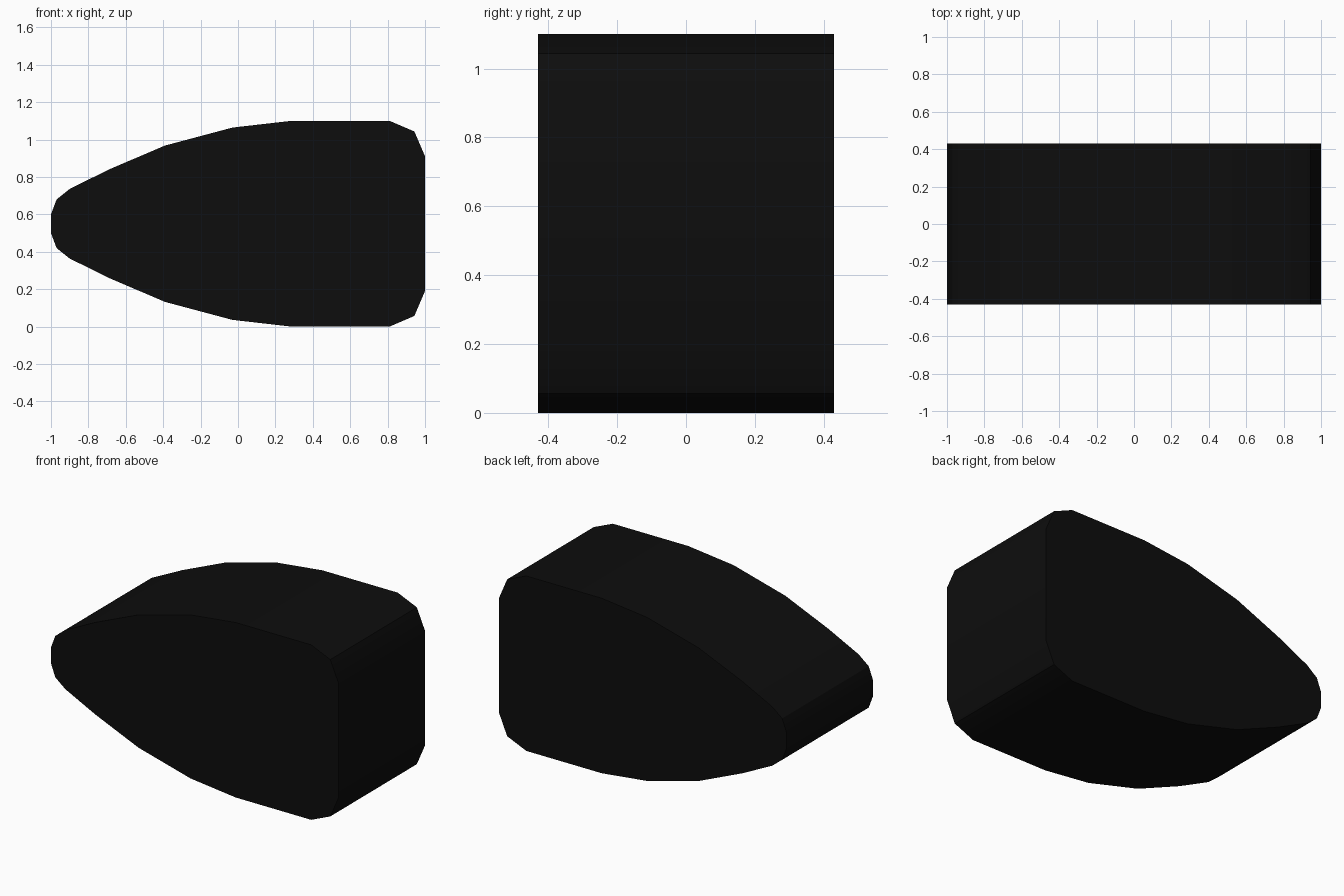
import bpy
import bmesh
import math

if "Cube" in bpy.data.objects:
    bpy.data.objects.remove(bpy.data.objects["Cube"])

HALF_DEPTH = 0.43
MID_Z = 0.55

# Upper half of the side profile (x, height above the centre line), nose to tail
upper = [(-1.0, 0.05), (-0.97, 0.13), (-0.90, 0.186), (-0.69, 0.29),
         (-0.39, 0.418), (-0.03, 0.514), (0.285, 0.55), (0.81, 0.55),
         (0.943, 0.493), (1.0, 0.36)]
profile = [(x, MID_Z + h) for x, h in upper]
profile += [(x, MID_Z - h) for x, h in reversed(upper)]

# Tapered body: profile extruded front to back
bm = bmesh.new()
front = bm.faces.new([bm.verts.new((x, -HALF_DEPTH, z)) for x, z in profile])
result = bmesh.ops.extrude_face_region(bm, geom=[front], use_keep_orig=True)
verts = [g for g in result["geom"] if isinstance(g, bmesh.types.BMVert)]
bmesh.ops.translate(bm, verts=verts, vec=(0, 2 * HALF_DEPTH, 0))
bmesh.ops.recalc_face_normals(bm, faces=bm.faces[:])

mesh = bpy.data.meshes.new("tapered_body")
bm.to_mesh(mesh)
bm.free()
body = bpy.data.objects.new("tapered_body", mesh)
bpy.context.collection.objects.link(body)

# Black finish
black = bpy.data.materials.new("black")
black.diffuse_color = (0.004, 0.004, 0.004, 1)
black.use_nodes = True
black.node_tree.nodes["Principled BSDF"].inputs["Base Color"].default_value = black.diffuse_color
mesh.materials.append(black)

# Soft shading around the rim, crisp side edges
bpy.context.view_layer.objects.active = body
body.select_set(True)
bpy.ops.object.shade_smooth_by_angle(angle=math.radians(30))
